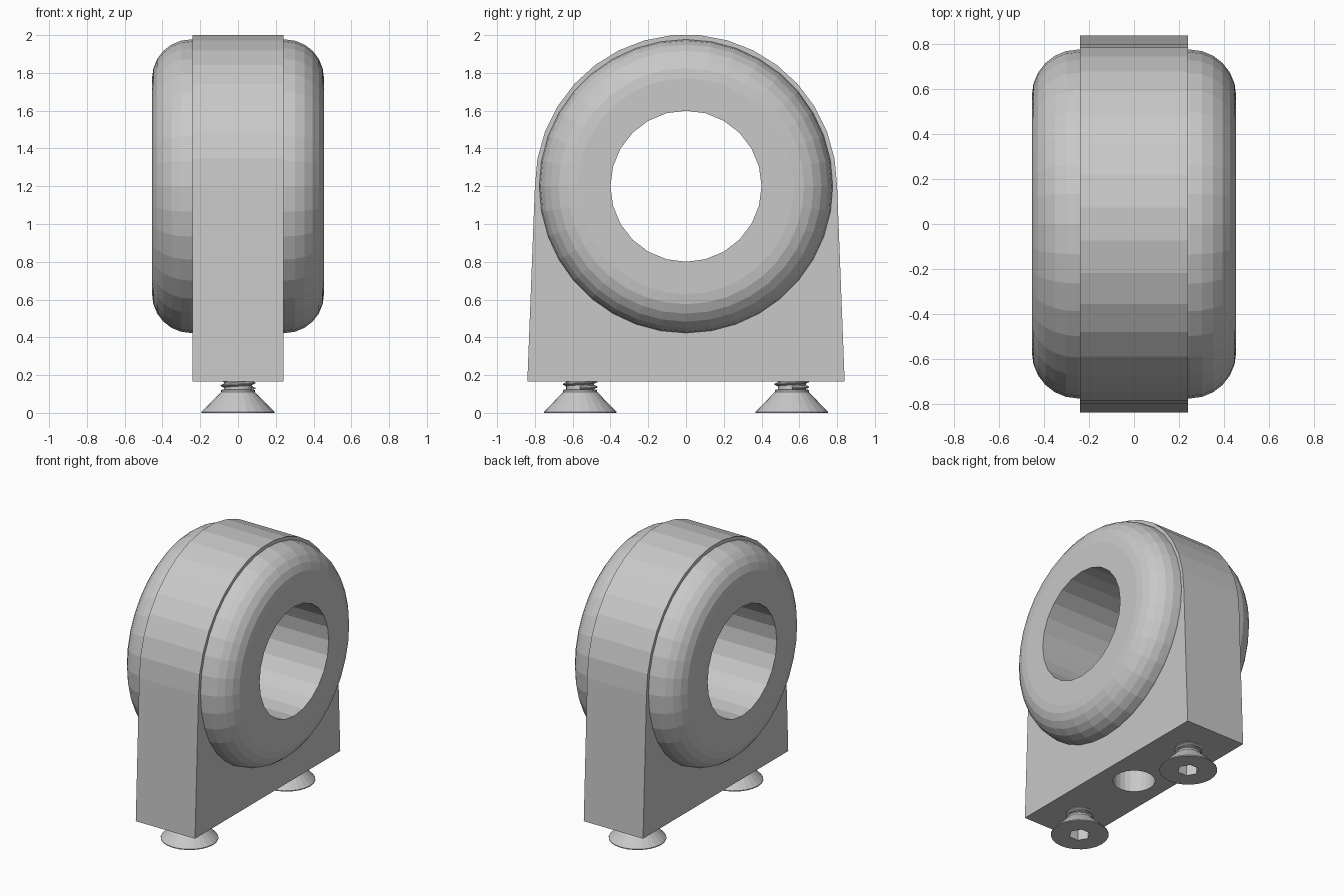
import bpy, bmesh, math
from math import sin, cos, pi

cube = bpy.data.objects.get("Cube")
if cube:
    bpy.data.objects.remove(cube, do_unlink=True)

GREY = (0.58, 0.58, 0.58, 1)
metal = bpy.data.materials.new("plain_grey")
metal.use_nodes = True
metal.diffuse_color = GREY
metal.node_tree.nodes["Principled BSDF"].inputs["Base Color"].default_value = GREY

AXIS_Z, BORE, BASE_Z, HALF = 1.2, 0.4, 0.165, 0.24


def add_object(name, bm):
    bmesh.ops.recalc_face_normals(bm, faces=bm.faces[:])
    mesh = bpy.data.meshes.new(name)
    bm.to_mesh(mesh)
    bm.free()
    mesh.materials.append(metal)
    obj = bpy.data.objects.new(name, mesh)
    bpy.context.collection.objects.link(obj)
    return obj


def prism(name, ring, offset):
    """Extrude a closed outline of points along an offset."""
    bm = bmesh.new()
    face = bm.faces.new([bm.verts.new(p) for p in ring])
    out = bmesh.ops.extrude_face_region(bm, geom=[face], use_keep_orig=True)
    moved = [v for v in out["geom"] if isinstance(v, bmesh.types.BMVert)]
    bmesh.ops.translate(bm, verts=moved, vec=offset)
    return add_object(name, bm)


def lathe(name, profile, steps, along_x=False):
    """Revolve (radius, height) points round z, or round the bore axis."""
    bm = bmesh.new()
    rings = []
    for i in range(steps):
        a = 2 * pi * i / steps
        rings.append([bm.verts.new((h, r * cos(a), r * sin(a) + AXIS_Z) if along_x
                                   else (r * cos(a), r * sin(a), h)) for r, h in profile])
    for i in range(steps):
        a, b = rings[i], rings[(i + 1) % steps]
        for j in range(len(profile) - 1):
            bm.faces.new((a[j], b[j], b[j + 1], a[j + 1]))
    for j in (0, -1):
        bm.faces.new([ring[j] for ring in rings])
    return add_object(name, bm)


def apply_boolean(target, tool, operation):
    mod = target.modifiers.new(operation, "BOOLEAN")
    mod.operation, mod.object, mod.solver = operation, tool, "EXACT"
    bpy.context.view_layer.objects.active = target
    bpy.ops.object.modifier_apply(modifier=mod.name)
    bpy.data.objects.remove(tool, do_unlink=True)


# Upright block: tapered sides under a round top
outline = [(-HALF, 0.84, BASE_Z)]
outline += [(-HALF, 0.8 * cos(pi * i / 17), AXIS_Z + 0.803 * sin(pi * i / 17)) for i in range(18)]
outline += [(-HALF, -0.84, BASE_Z)]
housing = prism("bearing_housing", outline, (2 * HALF, 0, 0))

# Round ring with softly rounded rims on both sides
FILLET, OUTER, WIDE = 0.205, 0.777, 0.455
arc = [(OUTER - FILLET + FILLET * cos(pi * i / 12), WIDE - FILLET + FILLET * sin(pi * i / 12))
       for i in range(7)]
ring = lathe("ring", [(r, -h) for r, h in reversed(arc)] + arc, 36, along_x=True)
apply_boolean(housing, ring, "UNION")

# Bore through the ring and blind hole in the base
bore = lathe("bore_cutter", [(BORE, -1), (BORE, 1)], 24, along_x=True)
apply_boolean(housing, bore, "DIFFERENCE")
base_hole = lathe("base_hole_cutter", [(0.14, 0), (0.14, 0.55)], 24)
apply_boolean(housing, base_hole, "DIFFERENCE")

# Two countersunk screws with hex sockets and helical threads
for side, y in (("front", -0.56), ("back", 0.56)):
    screw = lathe(side + "_screw", [(0.192, 0), (0.192, 0.006), (0.09, 0.11),
                                    (0.09, 0.122), (0.074, 0.124), (0.074, 0.3)], 24)
    socket = [(0.072 * cos(pi * i / 3), 0.072 * sin(pi * i / 3), -0.05) for i in range(6)]
    apply_boolean(screw, prism("socket_cutter", socket, (0, 0, 0.13)), "DIFFERENCE")
    screw.location.y = y

    bm = bmesh.new()
    pts = [bm.verts.new(p) for p in ((0.07, 0, 0.118), (0.092, 0, 0.128),
                                    (0.092, 0, 0.133), (0.07, 0, 0.143))]
    for a, b in zip(pts, pts[1:]):
        bm.edges.new((a, b))
    thread = add_object(side + "_screw_thread", bm)
    mod = thread.modifiers.new("helix", "SCREW")
    mod.axis, mod.steps, mod.render_steps = "Z", 24, 24
    mod.screw_offset, mod.iterations = 0.028, 4
    mod.use_smooth_shade = False
    mod.use_normal_calculate = True
    thread.location.y = y
